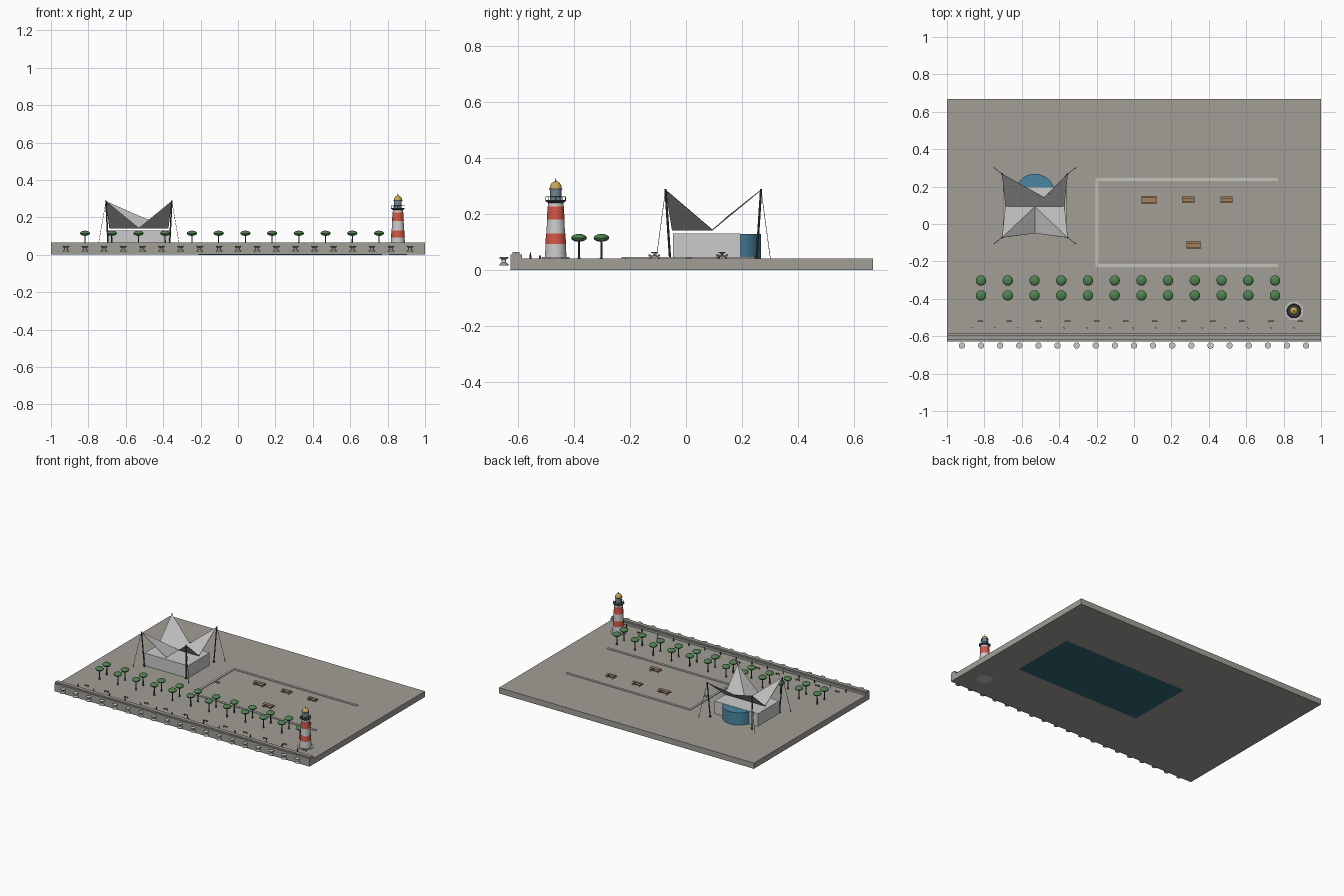
import bpy, bmesh, math
from mathutils import Vector

if "Cube" in bpy.data.objects:
    bpy.data.objects.remove(bpy.data.objects["Cube"])

MATS = {}


def mat(name, rgb):
    if name not in MATS:
        m = bpy.data.materials.new(name)
        m.diffuse_color = (*rgb, 1)
        m.use_nodes = True
        m.node_tree.nodes["Principled BSDF"].inputs["Base Color"].default_value = m.diffuse_color
        MATS[name] = m
    return MATS[name]


STONE = mat("stone", (0.36, 0.345, 0.31))
PALE = mat("pale_stone", (0.55, 0.55, 0.51))
WHITE = mat("white_paint", (0.75, 0.75, 0.72))
RED = mat("red_paint", (0.65, 0.09, 0.06))
BLUE = mat("blue_glass", (0.07, 0.24, 0.36))
WATER = mat("water", (0.03, 0.14, 0.18))
GREEN = mat("foliage", (0.08, 0.22, 0.08))
WOOD = mat("wood", (0.36, 0.22, 0.11))
GOLD = mat("gold", (0.55, 0.38, 0.1))
DARK = mat("dark_metal", (0.06, 0.07, 0.08))
SAIL = mat("sail", (0.5, 0.5, 0.5))


def make(name, bm, material=None, smooth=False):
    bmesh.ops.recalc_face_normals(bm, faces=bm.faces)
    me = bpy.data.meshes.new(name)
    bm.to_mesh(me)
    bm.free()
    for p in me.polygons:
        p.use_smooth = smooth
    ob = bpy.data.objects.new(name, me)
    bpy.context.collection.objects.link(ob)
    if material:
        me.materials.append(material)
    if smooth:
        bpy.ops.object.select_all(action='DESELECT')
        ob.select_set(True)
        bpy.context.view_layer.objects.active = ob
        bpy.ops.object.shade_smooth_by_angle(angle=math.radians(35))
    return ob


def add_box(bm, x0, x1, y0, y1, z0, z1):
    r = bmesh.ops.create_cube(bm, size=1)
    for v in r["verts"]:
        v.co = Vector(((x0 + x1) / 2 + v.co.x * (x1 - x0),
                       (y0 + y1) / 2 + v.co.y * (y1 - y0),
                       (z0 + z1) / 2 + v.co.z * (z1 - z0)))


def box(name, dims, material=None):
    bm = bmesh.new()
    add_box(bm, *dims)
    return make(name, bm, material)


def add_rev(bm, profile, x, y, n):
    """Closed solid of revolution from (radius, z) points."""
    rings = [[bm.verts.new((x + r * math.cos(2 * math.pi * (i + .5) / n),
                            y + r * math.sin(2 * math.pi * (i + .5) / n), z))
              for i in range(n)] for r, z in profile]
    for a, b in zip(rings, rings[1:]):
        for i in range(n):
            j = (i + 1) % n
            bm.faces.new((a[i], a[j], b[j], b[i]))
    bm.faces.new(rings[0][::-1])
    bm.faces.new(rings[-1])


def rev(name, profile, x, y, n, material=None, smooth=True):
    bm = bmesh.new()
    add_rev(bm, profile, x, y, n)
    return make(name, bm, material, smooth)


def add_rod(bm, p, q, r, n=6):
    p, q = Vector(p), Vector(q)
    d = q - p
    res = bmesh.ops.create_cone(bm, cap_ends=True, segments=n, radius1=r, radius2=r, depth=d.length)
    rot = d.to_track_quat('Z', 'Y').to_matrix()
    for v in res["verts"]:
        v.co = rot @ v.co + (p + q) / 2


G = 0.041  # ground height

# Quay slab, sunken water block and stepped sea wall
box("quay_slab", (-1, 1, -.627, .667, .0003, G), STONE)
box("harbour_water", (-.21, .77, -.23, .245, 0, .03), WATER)
box("sea_wall", (-1, 1, -.627, -.585, G, .056), STONE)
box("sea_wall_cap", (-1, 1, -.62, -.594, .056, .065), STONE)

# Bollards along the sea wall
bm = bmesh.new()
for i in range(19):
    add_rev(bm, [(.017, .017), (.017, .021), (.008, .027), (.008, .037), (.017, .043), (.017, .047)],
            -.92 + i * 1.84 / 18, -.65, 12)
make("mooring_bollards", bm, None, True)

# Basin curb and steps
bm = bmesh.new()
add_box(bm, -.205, -.19, -.23, .245, G - .005, .046)
for y in (-.222, .237):
    add_box(bm, -.19, .77, y - .008, y + .008, G - .005, .046)
make("basin_curb", bm, PALE)
bm = bmesh.new()
for i in range(3):
    add_box(bm, -.19, -.155, .002 + i * .007, .006 + i * .007, G, .045)
make("basin_steps", bm, STONE)

# Picnic tables
top, legs = bmesh.new(), bmesh.new()
for x, y, w, d in ((.08, .128, .082, .042), (.29, .13, .068, .034), (.495, .13, .064, .034), (.318, -.113, .074, .042)):
    add_box(top, x - w / 2, x + w / 2, y - d * .3, y + d * .3, .061, .064)
    for s in (-1, 1):
        add_box(top, x - w / 2, x + w / 2, y + s * d * .4 - d * .1, y + s * d * .4 + d * .1, .052, .055)
        lx = x + s * w * .35
        for t in (-1, 1):
            add_rod(legs, (lx, y + t * d * .4, G), (lx, y - t * d * .15, .061), .0016, 4)
        add_box(legs, lx - .002, lx + .002, y - d * .48, y + d * .48, .049, .052)
make("picnic_table_tops", top, WOOD)
make("picnic_table_legs", legs, WOOD)

# Two rows of trees
crown, trunk = bmesh.new(), bmesh.new()
for i in range(12):
    for y in (-.302, -.382):
        x = -.818 + i * 1.572 / 11
        add_rev(trunk, [(.007, G), (.004, .045), (.003, .106)], x, y, 6)
        res = bmesh.ops.create_uvsphere(crown, u_segments=14, v_segments=8, radius=.028)
        for v in res["verts"]:
            v.co = Vector((x + v.co.x, y + v.co.y, .115 + v.co.z * .5))
make("tree_crowns", crown, GREEN, True)
make("tree_trunks", trunk, DARK)

# Promenade benches and small posts
seat, legs = bmesh.new(), bmesh.new()
for i in range(12):
    x = -.822 + i * 1.71 / 11
    add_box(seat, x - .015, x + .015, -.525, -.517, .049, .0515)
    for s in (-1, 1):
        add_box(legs, x + s * .011 - .001, x + s * .011 + .001, -.524, -.518, G, .049)
make("bench_seats", seat, WOOD)
make("bench_legs", legs, DARK)
bm = bmesh.new()
for i in range(15):
    add_rev(bm, [(.003, G), (.0025, .06), (.0015, .063)], -.866 + i * .123, -.555, 6)
make("promenade_posts", bm, DARK)

# Lighthouse: plinth, banded tower, gallery, lantern and dome
LX, LY = .855, -.465
rev("lighthouse_plinth", [(.053, 0), (.053, .046)], LX, LY, 8, PALE, False)


def tower_r(z):
    return .039 - (z - .046) / (.245 - .046) * .012


cuts = (.046, .093, .13, .18, .227, .243)
for k, (a, b) in enumerate(zip(cuts, cuts[1:])):
    e = .001 if k % 2 else 0
    rev("tower_band_%d" % (k + 1), [(tower_r(a) + e, a), (tower_r(b) + e, b)], LX, LY, 24, RED if k % 2 else WHITE)
rev("lighthouse_gallery", [(.028, .24), (.037, .246), (.037, .25)], LX, LY, 16, DARK)
bm = bmesh.new()
for i in range(8):
    a, b = (2 * math.pi * k / 8 for k in (i, i + 1))
    p = Vector((LX + .035 * math.cos(a), LY + .035 * math.sin(a), .25))
    q = Vector((LX + .035 * math.cos(b), LY + .035 * math.sin(b), .262))
    add_rod(bm, p, p + Vector((0, 0, .012)), .001, 4)
    add_rod(bm, p + Vector((0, 0, .012)), q, .001, 4)
make("gallery_railing", bm, DARK)
rev("lantern_room", [(.021, .25), (.021, .289)], LX, LY, 12, mat("lantern_glass", (.16, .24, .28)))
rev("lantern_eave", [(.024, .288), (.024, .292)], LX, LY, 16, DARK)
rev("lantern_dome", [(.022 * math.cos(t), .292 + .025 * math.sin(t))
                     for t in (0, .3, .6, .9, 1.2, 1.45)], LX, LY, 16, GOLD)
rev("dome_finial", [(.003, .314), (.002, .322), (.0008, .328)], LX, LY, 8, GOLD)

# Pavilion body with round glass hall at the rear
box("pavilion_walls", (-.70, -.36, -.047, .195, G, .13), WHITE)
rev("glass_hall", [(.108, G), (.108, .128)], -.53, .16, 32, BLUE)

# Tensile roof: four raised corner sails meeting at a low centre
peaks = [(-.706, -.073, .286), (-.354, -.073, .286), (-.354, .268, .286), (-.706, .268, .286)]
mids = [(-.53, -.05, .143), (-.372, .095, .143), (-.475, .14, .185), (-.688, .095, .143)]
bm = bmesh.new()
pv = [bm.verts.new(p) for p in peaks]
mv = [bm.verts.new(p) for p in mids]
c = bm.verts.new((-.53, .093, .143))
for i in range(4):
    bm.faces.new((pv[i], mv[i], c))
    bm.faces.new((pv[i], c, mv[i - 1]))
roof = make("sail_roof", bm, SAIL)
sol = roof.modifiers.new("thickness", 'SOLIDIFY')
sol.thickness = .003
sol.offset = 0

# Masts and guy cables
masts, guys = bmesh.new(), bmesh.new()
for x, y, z in peaks:
    sx, sy = (1 if x > -.53 else -1), (1 if y > .1 else -1)
    add_rod(masts, (x - sx * .012, y - sy * .016, G), (x, y, z + .003), .004, 8)
    add_rev(masts, [(.008, G), (.008, .047)], x - sx * .012, y - sy * .016, 8)
    add_rod(guys, (x, y, z), (x + sx * .043, y + sy * .033, G), .0012, 4)
make("roof_masts", masts, DARK)
make("guy_cables", guys, DARK)
